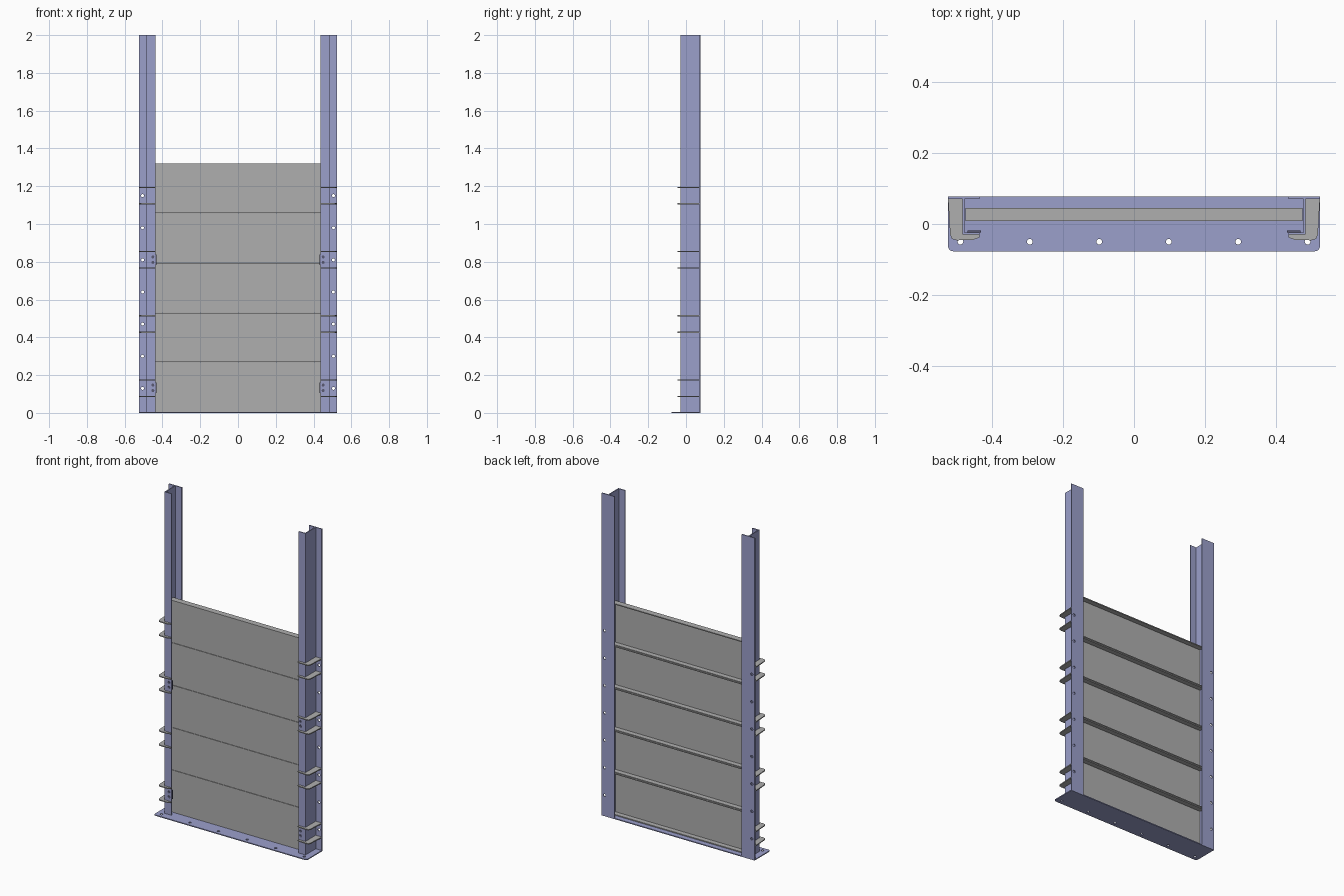
import bpy, bmesh, math
from mathutils import Matrix

if "Cube" in bpy.data.objects:
    bpy.data.objects.remove(bpy.data.objects["Cube"])


def material(name, rgb):
    m = bpy.data.materials.new(name)
    m.diffuse_color = (*rgb, 1)
    m.use_nodes = True
    m.node_tree.nodes["Principled BSDF"].inputs["Base Color"].default_value = m.diffuse_color
    return m


BLUE = material("blue_frame", (0.33, 0.35, 0.60))
GRAY = material("gray_metal", (0.43, 0.43, 0.43))
DARK = material("dark_clamp", (0.10, 0.10, 0.17))


def finish(name, bm, mat):
    bmesh.ops.recalc_face_normals(bm, faces=bm.faces)
    me = bpy.data.meshes.new(name)
    bm.to_mesh(me)
    bm.free()
    ob = bpy.data.objects.new(name, me)
    bpy.context.collection.objects.link(ob)
    if mat:
        me.materials.append(mat)
    return ob


def prism(name, pts, lo, hi, mat, axis="z", side=1):
    """Extrude a profile: (x, y) along z, or (y, z) along x."""
    bm = bmesh.new()
    if axis == "z":
        vs = [bm.verts.new((x * side, y, lo)) for x, y in pts]
        step = (0, 0, hi - lo)
    else:
        vs = [bm.verts.new((lo, y, z)) for y, z in pts]
        step = (hi - lo, 0, 0)
    face = bm.faces.new(vs)
    ext = bmesh.ops.extrude_face_region(bm, geom=[face])
    bmesh.ops.translate(bm, vec=step, verts=[v for v in ext["geom"] if isinstance(v, bmesh.types.BMVert)])
    return finish(name, bm, mat)


def drill(ob, holes, radius, depth, along_y):
    """Cut round holes centred on the given points."""
    bm = bmesh.new()
    for p in holes:
        mtx = Matrix.Translation(p)
        if along_y:
            mtx = mtx @ Matrix.Rotation(math.pi / 2, 4, "X")
        bmesh.ops.create_cone(bm, cap_ends=True, segments=16, radius1=radius,
                              radius2=radius, depth=depth, matrix=mtx)
    cutter = finish("hole_cutter", bm, None)
    cutter.hide_render = True
    mod = ob.modifiers.new("holes", "BOOLEAN")
    mod.operation = "DIFFERENCE"
    mod.solver = "EXACT"
    mod.object = cutter
    bpy.context.view_layer.objects.active = ob
    bpy.ops.object.modifier_apply(modifier=mod.name)
    bpy.data.objects.remove(cutter)


# Base plate with rounded front corners and anchor holes
W, D, R, T = 0.525, 0.077, 0.014, 0.006
outline = [(W, D), (-W, D)]
for cx, start in ((-W + R, 180), (W - R, 270)):
    for i in range(5):
        a = math.radians(start + i * 22.5)
        outline.append((cx + R * math.cos(a), -D + R + R * math.sin(a)))
base = prism("base_plate", outline, 0, T, BLUE)
drill(base, [(-0.49 + i * 0.196, -0.05, T / 2) for i in range(6)], 0.008, 0.05, False)

# Stacked barrier planks: channels open to the back
H, F = 0.263, 0.006
for i in range(5):
    z0 = T + i * H
    z1 = z0 + H - 0.002
    prism(f"barrier_plank_{i + 1}",
          [(0.008, z0), (0.045, z0), (0.045, z0 + F), (0.014, z0 + F),
           (0.014, z1 - F), (0.045, z1 - F), (0.045, z1), (0.008, z1)],
          -0.475, 0.475, GRAY, axis="x")

# Side posts: narrow front flange, web, wide back flange
post = [(0.436, -0.03), (0.484, -0.03), (0.484, 0.071), (W, 0.071),
        (W, D), (0.436, D), (0.436, 0.071), (0.478, 0.071),
        (0.478, -0.024), (0.436, -0.024)]
# Stiffener wrapping the outside of the post
stiffener = [(0.484, 0.071), (W, 0.071), (0.519, -0.03), (0.514, -0.042),
             (0.500, -0.046), (0.455, -0.045), (0.436, -0.038),
             (0.436, -0.03), (0.484, -0.03)]
for side, tag in ((-1, "left"), (1, "right")):
    ob = prism(f"{tag}_post", post, T, 2.0, BLUE, side=side)
    drill(ob, [(side * 0.505, 0.074, 0.13 + i * 0.17) for i in range(7)], 0.008, 0.03, True)
    drill(ob, [(side * 0.451, -0.027, z) for z in (0.118, 0.147, 0.797, 0.826)], 0.008, 0.02, True)
    for i, z in enumerate((0.087, 0.174, 0.427, 0.514, 0.767, 0.854, 1.107, 1.194)):
        prism(f"{tag}_stiffener_{i + 1}", stiffener, z - 0.003, z + 0.003, GRAY, side=side)
    # Clamp plates behind the front flange
    for i, z in enumerate((0.1325, 0.8115)):
        prism(f"{tag}_clamp_{i + 1}",
              [(0.432, -0.024), (0.47, -0.024), (0.47, -0.019), (0.432, -0.019)],
              z - 0.028, z + 0.028, DARK, side=side)
